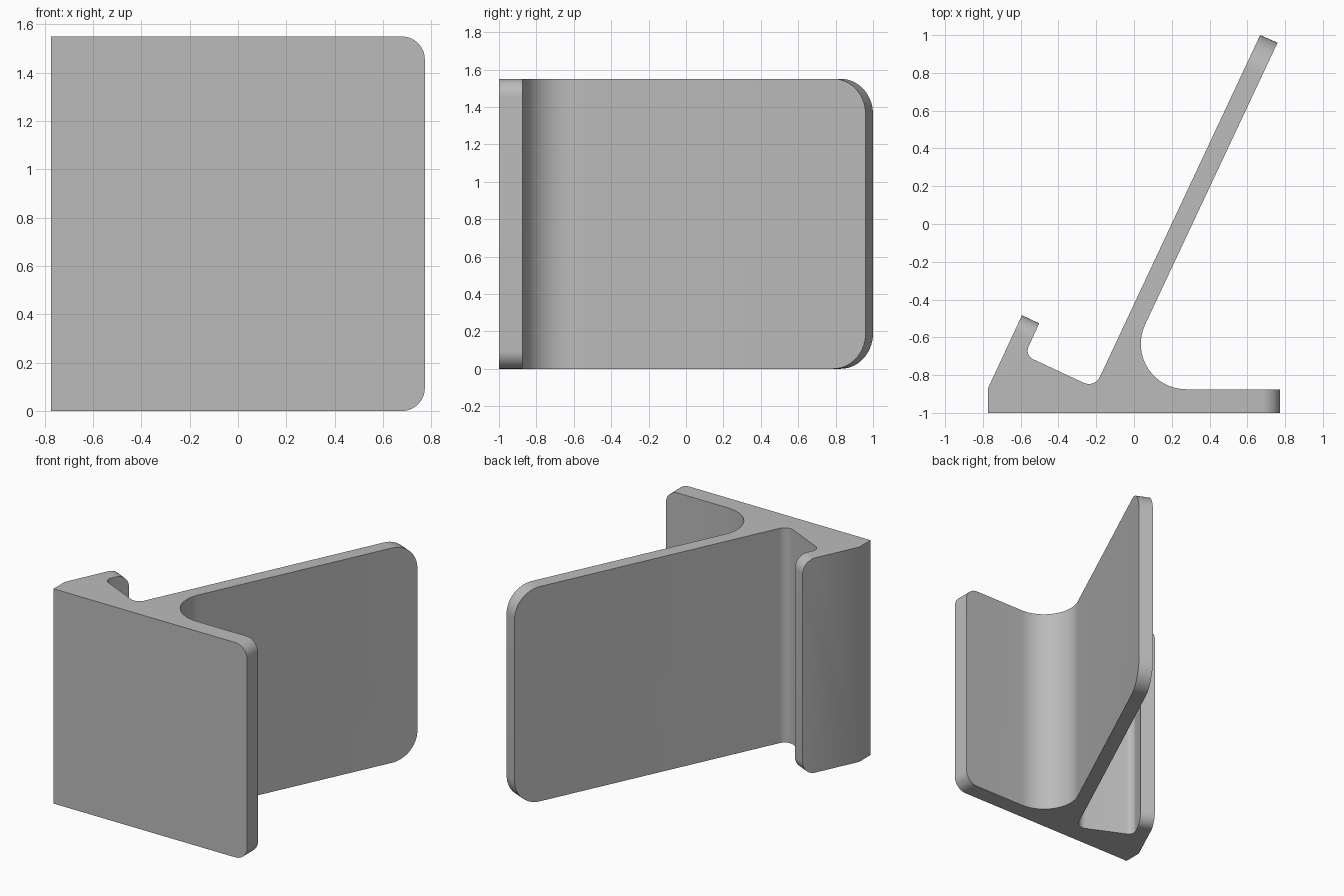
import bpy, bmesh, math
from mathutils import Vector

old = bpy.data.objects.get("Cube")
if old:
    bpy.data.objects.remove(old, do_unlink=True)

HEIGHT = 1.55

# Side profile corners: x, y, fillet radius
PROFILE = [
    (-0.773, -1.0, 0), (0.773, -1.0, 0), (0.773, -0.875, 0),   # base plate
    (-0.102, -0.875, 0.24),                                    # large web fillet
    (0.76, 0.96, 0), (0.668, 1.0, 0),                          # back rest tip
    (-0.208, -0.868, 0.065), (-0.579, -0.695, 0.05),           # shelf fillets
    (-0.502, -0.526, 0), (-0.593, -0.483, 0),                  # front lip tip
    (-0.773, -0.87, 0),
]
# Tip rounding: first profile corner of each end face, radius
TIPS = [(1, 0.095), (4, 0.19), (8, 0.095)]


def fillet(prev, corner, nxt, radius, steps=16):
    """Points of an arc tangent to both sides of a corner."""
    a, b = (prev - corner).normalized(), (nxt - corner).normalized()
    half = a.angle(b) / 2
    bisector = (a + b).normalized()
    centre = corner + bisector * radius / math.sin(half)
    start = corner + a * radius / math.tan(half) - centre
    end = corner + b * radius / math.tan(half) - centre
    sweep = math.pi - 2 * half
    return [centre + (start * math.sin((1 - i / steps) * sweep)
                      + end * math.sin(i / steps * sweep)) / math.sin(sweep)
            for i in range(steps + 1)]


# Outline with filleted inner corners
corners = [Vector((x, y)) for x, y, r in PROFILE]
outline, first = [], {}
for i, (x, y, r) in enumerate(PROFILE):
    first[i] = len(outline)
    if r:
        outline += fillet(corners[i - 1], corners[i], corners[(i + 1) % len(corners)], r)
    else:
        outline.append(corners[i])

# Extrude the outline upwards
bm = bmesh.new()
rings = [[bm.verts.new((p.x, p.y, z)) for p in outline] for z in (0, HEIGHT)]
low, high = rings
bm.faces.new(low[::-1])
bm.faces.new(high)
for i in range(len(low)):
    j = (i + 1) % len(low)
    bm.faces.new((low[i], low[j], high[j], high[i]))

# Round the top and bottom corners of the three free ends
tip_edges = [([bm.edges.get((ring[first[i]], ring[first[i] + 1])) for ring in rings], r)
             for i, r in TIPS]
for edges, r in tip_edges:
    bmesh.ops.bevel(bm, geom=edges, offset=r, offset_type='OFFSET',
                    segments=14, profile=0.5, affect='EDGES')
bmesh.ops.recalc_face_normals(bm, faces=bm.faces)

mesh = bpy.data.meshes.new("angled_stand")
bm.to_mesh(mesh)
bm.free()
stand = bpy.data.objects.new("angled_stand", mesh)
bpy.context.collection.objects.link(stand)

# Plain grey finish
grey = bpy.data.materials.new("light_grey")
grey.use_nodes = True
colour = (0.5, 0.5, 0.5, 1)
grey.diffuse_color = colour
grey.node_tree.nodes["Principled BSDF"].inputs["Base Color"].default_value = colour
mesh.materials.append(grey)

bpy.ops.object.select_all(action='DESELECT')
stand.select_set(True)
bpy.context.view_layer.objects.active = stand
bpy.ops.object.shade_smooth_by_angle(angle=math.radians(30))
